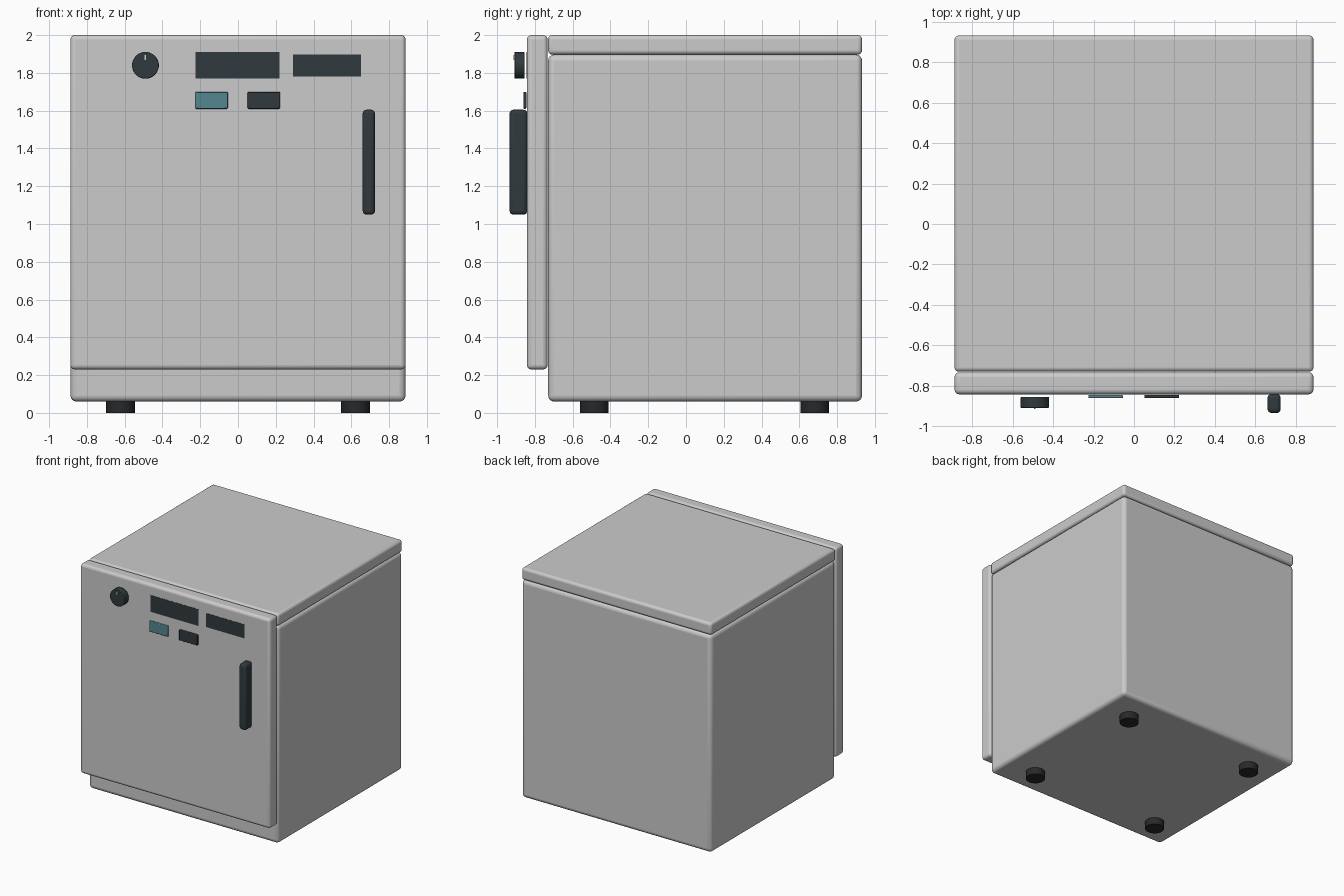
import bpy, math

if "Cube" in bpy.data.objects:
    bpy.data.objects.remove(bpy.data.objects["Cube"])


def material(name, rgb):
    m = bpy.data.materials.new(name)
    m.diffuse_color = (*rgb, 1)
    m.use_nodes = True
    m.node_tree.nodes["Principled BSDF"].inputs["Base Color"].default_value = m.diffuse_color
    return m


DARK = material("dark_plastic", (0.03, 0.042, 0.048))
BLACK = material("black_rubber", (0.02, 0.022, 0.023))
TEAL = material("teal_button", (0.09, 0.24, 0.28))
LIGHT = material("pointer_white", (0.8, 0.8, 0.8))


def finish(ob, name, bevel, segments, mat):
    ob.name = name
    if mat:
        ob.data.materials.append(mat)
    if bevel:
        b = ob.modifiers.new("round", 'BEVEL')
        b.width = bevel
        b.segments = segments
        b.limit_method = 'ANGLE'
        b.angle_limit = math.radians(40)
    bpy.ops.object.shade_smooth_by_angle(angle=math.radians(35))
    return ob


def box(name, x, y, z, bevel=0.0, mat=None, segments=4):
    """Box from (min, max) ranges on each axis."""
    bpy.ops.mesh.primitive_cube_add(size=1, location=[sum(r) / 2 for r in (x, y, z)])
    ob = bpy.context.object
    ob.scale = [r[1] - r[0] for r in (x, y, z)]
    bpy.ops.object.transform_apply(location=False, rotation=False, scale=True)
    return finish(ob, name, bevel, segments, mat)


def cylinder(name, loc, radius, depth, rot=(0, 0, 0), bevel=0.0, mat=None):
    bpy.ops.mesh.primitive_cylinder_add(vertices=48, radius=radius, depth=depth,
                                        location=loc, rotation=rot)
    return finish(bpy.context.object, name, bevel, 2, mat)


W = (-0.887, 0.887)

# Cabinet, lid and door
box("cabinet", W, (-0.73, 0.932), (0.06, 1.897), 0.032)
box("lid", W, (-0.73, 0.932), (1.897, 2.0), 0.022)
box("door", W, (-0.842, -0.733), (0.23, 2.0), 0.024)

# Door handle
box("door_handle", (0.66, 0.725), (-0.934, -0.84), (1.05, 1.605), 0.02, DARK)

# Display panels, almost flush with the door
box("main_display", (-0.225, 0.22), (-0.85, -0.8435), (1.77, 1.91), 0, DARK).location.y = -0.8405
box("side_display", (0.29, 0.65), (-0.85, -0.8435), (1.78, 1.897), 0, DARK).location.y = -0.8405

# Push buttons
for name, x, mat in (("start_button", -0.14, TEAL), ("stop_button", 0.137, DARK)):
    box(name, (x - 0.086, x + 0.086), (-0.861, -0.845), (1.61, 1.7), 0.005, mat, 2)

# Timer knob with pointer mark
cylinder("timer_knob", (-0.49, -0.882, 1.84), 0.071, 0.054,
         (math.pi / 2, 0, 0), 0.005, DARK)
box("knob_pointer", (-0.494, -0.486), (-0.914, -0.905), (1.868, 1.896), 0, LIGHT)

# Round feet
for sx, side in ((-1, "left"), (1, "right")):
    for y, end in ((-0.485, "front"), (0.682, "back")):
        cylinder(f"{end}_{side}_foot", (sx * 0.622, y, 0.035), 0.076, 0.07, mat=BLACK)
